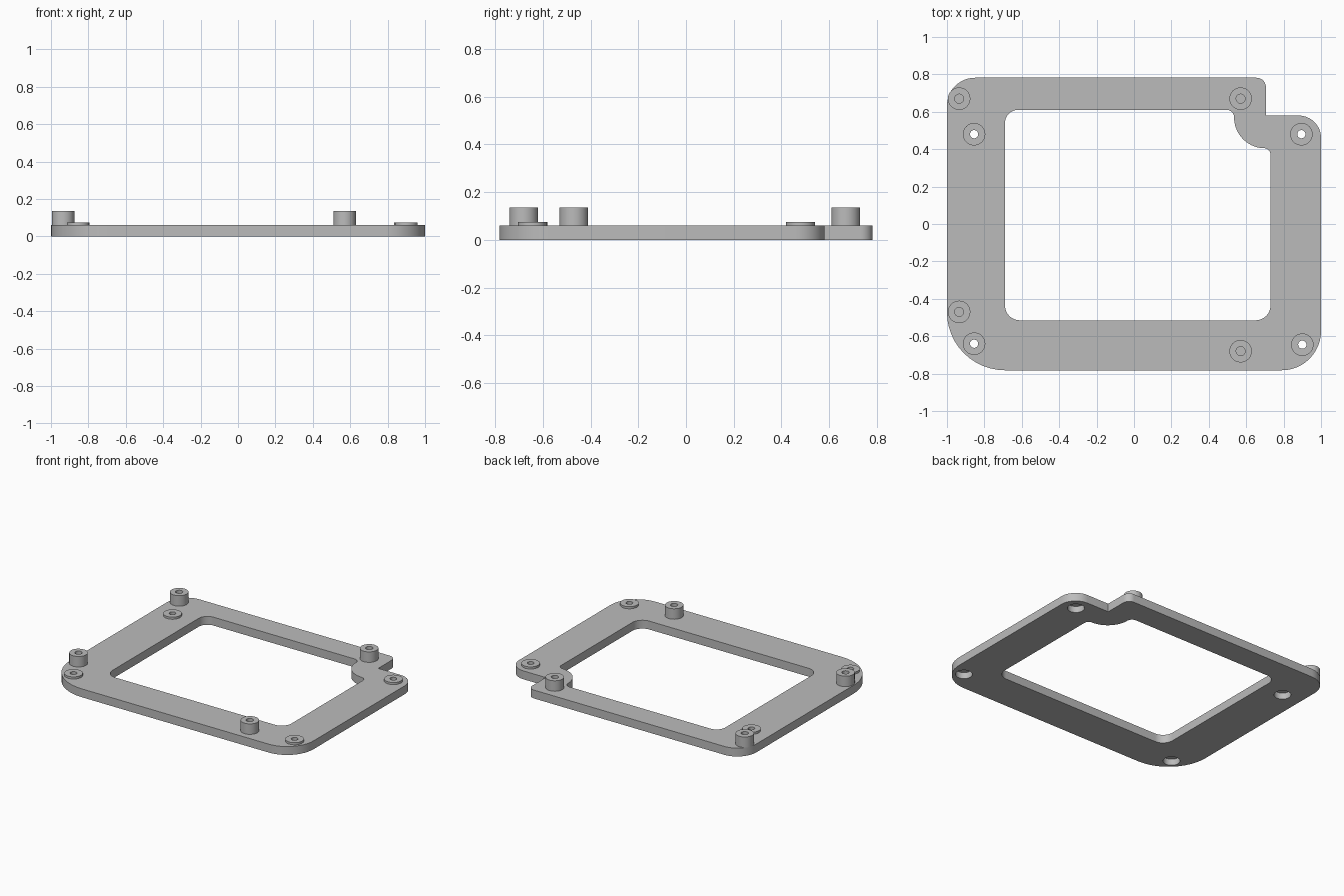
import bpy, bmesh, math
from mathutils import Vector

cube = bpy.data.objects.get("Cube")
if cube:
    bpy.data.objects.remove(cube, do_unlink=True)

grey = bpy.data.materials.new("plain grey")
grey.use_nodes = True
colour = (0.5, 0.5, 0.5, 1)
grey.diffuse_color = colour
grey.node_tree.nodes["Principled BSDF"].inputs["Base Color"].default_value = colour

PLATE_TOP = 0.06
BORE = 0.055


def finish(name, bm):
    bmesh.ops.recalc_face_normals(bm, faces=bm.faces)
    mesh = bpy.data.meshes.new(name)
    bm.to_mesh(mesh)
    bm.free()
    mesh.materials.append(grey)
    obj = bpy.data.objects.new(name, mesh)
    bpy.context.collection.objects.link(obj)
    bpy.ops.object.select_all(action='DESELECT')
    obj.select_set(True)
    bpy.context.view_layer.objects.active = obj
    bpy.ops.object.shade_smooth_by_angle(angle=math.radians(30))
    return obj


def arc(cx, cy, r, start, end, steps):
    angles = [math.radians(start + (end - start) * i / steps) for i in range(steps + 1)]
    return [(cx + r * math.cos(a), cy + r * math.sin(a)) for a in angles]


def rounded(corners, steps=12):
    """Closed outline with each (x, y, radius) right-angle corner rounded."""
    points = []
    for i, (x, y, r) in enumerate(corners):
        p = Vector((x, y))
        if r == 0:
            points.append(p)
            continue
        u = (Vector(corners[i - 1][:2]) - p).normalized()
        v = (Vector(corners[(i + 1) % len(corners)][:2]) - p).normalized()
        centre = p + r * (u + v)
        for k in range(steps + 1):
            t = math.pi / 2 * k / steps
            points.append(centre - r * (v * math.cos(t) + u * math.sin(t)))
    return points


def lathe(name, profile, x, y, steps=40):
    """Revolve a closed (radius, height) profile about a vertical axis."""
    bm = bmesh.new()
    rings = []
    for i in range(steps):
        a = 2 * math.pi * i / steps
        rings.append([bm.verts.new((r * math.cos(a), r * math.sin(a), z)) for r, z in profile])
    n = len(profile)
    for i in range(steps):
        a, b = rings[i], rings[(i + 1) % steps]
        for j in range(n):
            k = (j + 1) % n
            bm.faces.new((a[j], b[j], b[k], a[k]))
    obj = finish(name, bm)
    obj.location = (x, y, 0)


screw_spots = {"back_right": (-0.855, 0.48), "back_left": (0.895, 0.48),
               "front_right": (-0.855, -0.64), "front_left": (0.9, -0.645)}
post_spots = {"back_right": (-0.935, 0.67), "back_left": (0.57, 0.67),
              "front_right": (-0.935, -0.47), "front_left": (0.57, -0.68)}

# Frame plate: notched outline, window with a bulge behind the notch, screw bores
outer = rounded([(-1, -0.782, 0.31), (1, -0.782, 0.21), (1, 0.58, 0.12),
                 (0.705, 0.58, 0), (0.705, 0.782, 0.05), (-1, 0.782, 0.15)])
bulge = [(x, y, 0) for x, y in arc(0.7, 0.57, 0.165, 265, 185, 16)]
window = rounded([(-0.69, -0.515, 0.08), (0.73, -0.515, 0.08), (0.73, 0.405, 0.035)]
                 + bulge + [(0.535, 0.61, 0.04), (-0.69, 0.61, 0.07)])
loops = [outer, window] + [arc(x, y, BORE, 0, 360, 40)[:-1] for x, y in screw_spots.values()]

bm = bmesh.new()
for loop in loops:
    verts = [bm.verts.new((p[0], p[1], 0)) for p in loop]
    for i, v in enumerate(verts):
        bm.edges.new((verts[i - 1], v))
bmesh.ops.triangle_fill(bm, use_beauty=True, use_dissolve=False,
                        edges=bm.edges[:], normal=(0, 0, 1))
top = bmesh.ops.extrude_face_region(bm, geom=bm.faces[:], use_keep_orig=True)
bmesh.ops.translate(bm, vec=(0, 0, PLATE_TOP),
                    verts=[g for g in top["geom"] if isinstance(g, bmesh.types.BMVert)])
finish("frame_plate", bm)

# Low bosses with a through hole, capping the counterbores under the plate
for side, (x, y) in screw_spots.items():
    lathe(side + "_screw_boss",
          [(0.022, 0.045), (BORE, 0.045), (BORE, PLATE_TOP), (0.06, PLATE_TOP),
           (0.06, 0.075), (0.022, 0.075)], x, y)

# Tall hollow standoff posts
for side, (x, y) in post_spots.items():
    lathe(side + "_standoff",
          [(0.024, PLATE_TOP), (0.06, PLATE_TOP), (0.06, 0.135), (0.024, 0.135)], x, y)
